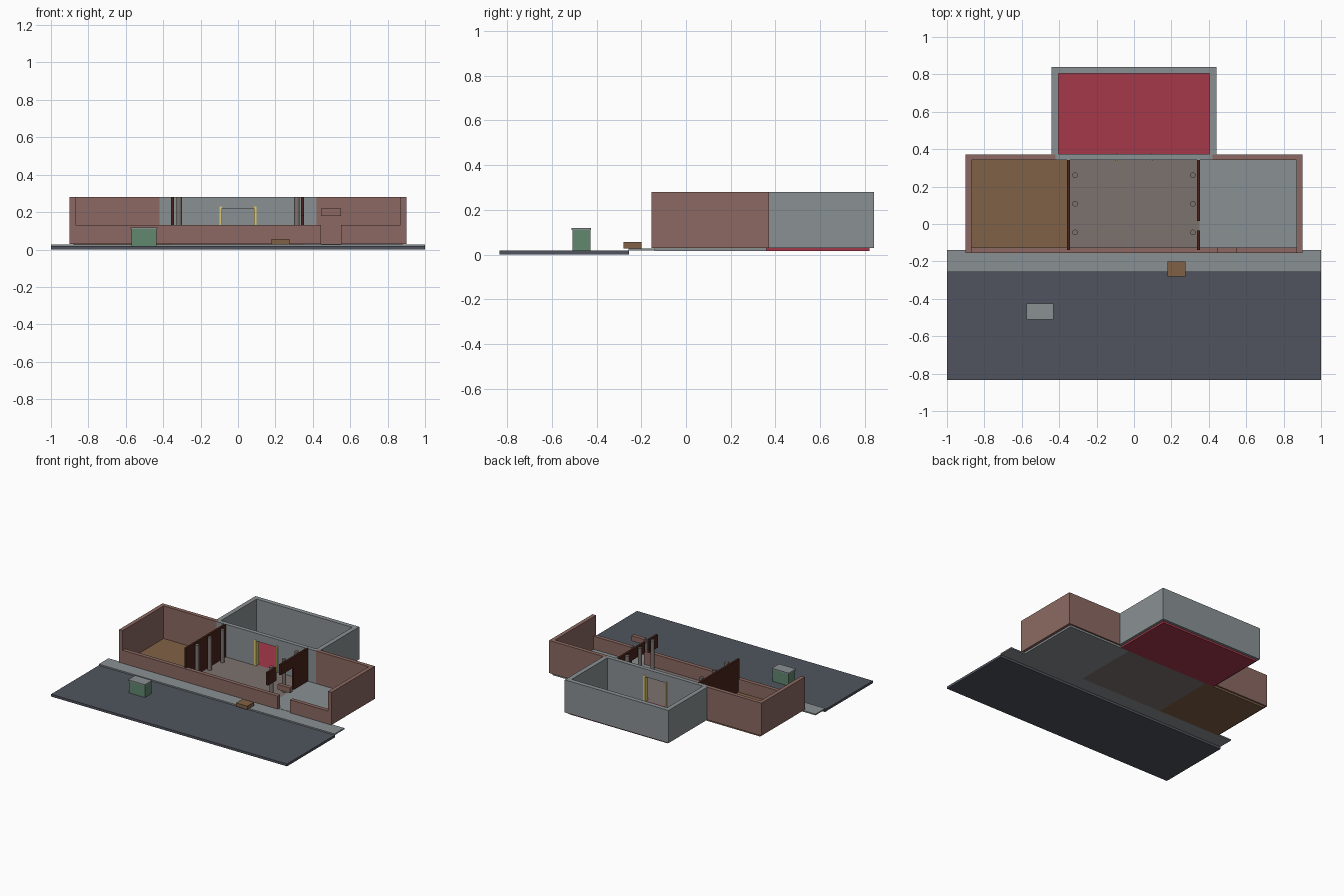
import bpy

old = bpy.data.objects.get("Cube")
if old:
    bpy.data.objects.remove(old, do_unlink=True)


def material(name, hex_code):
    rgb = [int(hex_code[i:i + 2], 16) / 255 for i in (0, 2, 4)]
    lin = [c / 12.92 if c <= 0.04045 else ((c + 0.055) / 1.055) ** 2.4 for c in rgb]
    m = bpy.data.materials.new(name)
    m.use_nodes = True
    m.diffuse_color = (*lin, 1)
    m.node_tree.nodes["Principled BSDF"].inputs["Base Color"].default_value = (*lin, 1)
    return m


brick = material("dusty brick", "8c6962")
grey = material("pale grey", "8a9194")
red = material("crimson", "a5384a")
tan = material("tan wood", "806146")
taupe = material("taupe stone", "7c726f")
asphalt = material("asphalt", "50545e")
green = material("muted green", "61886f")
yellow = material("pale yellow", "dcc871")
dark = material("dark wood", "48241a")


def box(name, mat, x, y, z):
    """Box from (min, max) pairs on each axis."""
    bpy.ops.mesh.primitive_cube_add(size=1, location=[(a + b) / 2 for a, b in (x, y, z)])
    o = bpy.context.object
    o.name = name
    for v in o.data.vertices:
        for i, (a, b) in enumerate((x, y, z)):
            v.co[i] *= b - a
    o.data.materials.append(mat)
    return o


BASE, LOW, TOP, DOOR = 0.03, 0.13, 0.28, 0.18
FLOOR = (0.015, BASE)

# Street
box("road", asphalt, (-1, 1), (-0.835, -0.255), (0, 0.018))
box("sidewalk", grey, (-1, 1), (-0.257, -0.14), (0.018, 0.028))

# Floors
box("left_room_floor", tan, (-0.88, -0.35), (-0.14, 0.36), FLOOR)
box("hall_floor", taupe, (-0.35, 0.35), (-0.14, 0.36), FLOOR)
box("right_room_floor", grey, (0.35, 0.88), (-0.14, 0.36), FLOOR)
box("back_room_floor", red, (-0.42, 0.42), (0.36, 0.82), FLOOR)

# Low front wall with a doorway
FRONT = (-0.155, -0.125)
box("front_wall_long", brick, (-0.9, 0.445), FRONT, (BASE, LOW))
box("front_wall_short", brick, (0.55, 0.9), FRONT, (BASE, LOW))
box("front_door_lintel", brick, (0.445, 0.55), FRONT, (DOOR, 0.22))

# Mirrored outer walls, back room walls and yellow door posts
for s, side in ((-1, "west"), (1, "east")):
    def span(a, b):
        return tuple(sorted((s * a, s * b)))
    box(side + "_side_wall", brick, span(0.87, 0.9), (-0.155, 0.372), (BASE, TOP))
    box(side + "_rear_wall", brick, span(0.42, 0.87), (0.342, 0.372), (BASE, TOP))
    box(side + "_back_room_wall", grey, span(0.405, 0.44), (0.372, 0.84), (BASE, TOP))
    box(side + "_inner_wall", grey, span(0.095, 0.42), (0.342, 0.374), (BASE, TOP))
    box(side + "_door_post", yellow, span(0.085, 0.1), (0.337, 0.377), (BASE, 0.23))

    # Row of round columns along the hall
    for i in range(3):
        bpy.ops.mesh.primitive_cylinder_add(
            vertices=16, radius=0.015, depth=TOP - BASE,
            location=(s * 0.315, -0.045 + 0.153 * i, (TOP + BASE) / 2))
        column = bpy.context.object
        column.name = f"{side}_column_{i + 1}"
        column.data.materials.append(taupe)
        bpy.ops.object.shade_smooth_by_angle()

box("inner_door_header", grey, (-0.095, 0.095), (0.342, 0.374), (0.22, TOP))
box("back_room_rear_wall", grey, (-0.405, 0.405), (0.805, 0.84), (BASE, TOP))

# Wooden partitions
box("west_partition", dark, (-0.357, -0.341), (-0.14, 0.355), (BASE, TOP))
EAST = (0.337, 0.353)
box("east_partition", dark, EAST, (0.17, 0.355), (BASE, TOP))
box("east_partition_header", dark, EAST, (0.015, 0.17), (0.2, TOP))
box("east_partition_front_panel", dark, EAST, (-0.14, -0.035), (DOOR, TOP))

# Street furniture
box("bin_body", green, (-0.57, -0.435), (-0.507, -0.428), (0.018, 0.11))
box("bin_lid", grey, (-0.574, -0.431), (-0.511, -0.424), (0.11, 0.119))
box("bench", tan, (0.18, 0.275), (-0.28, -0.2), (0.028, 0.055))
